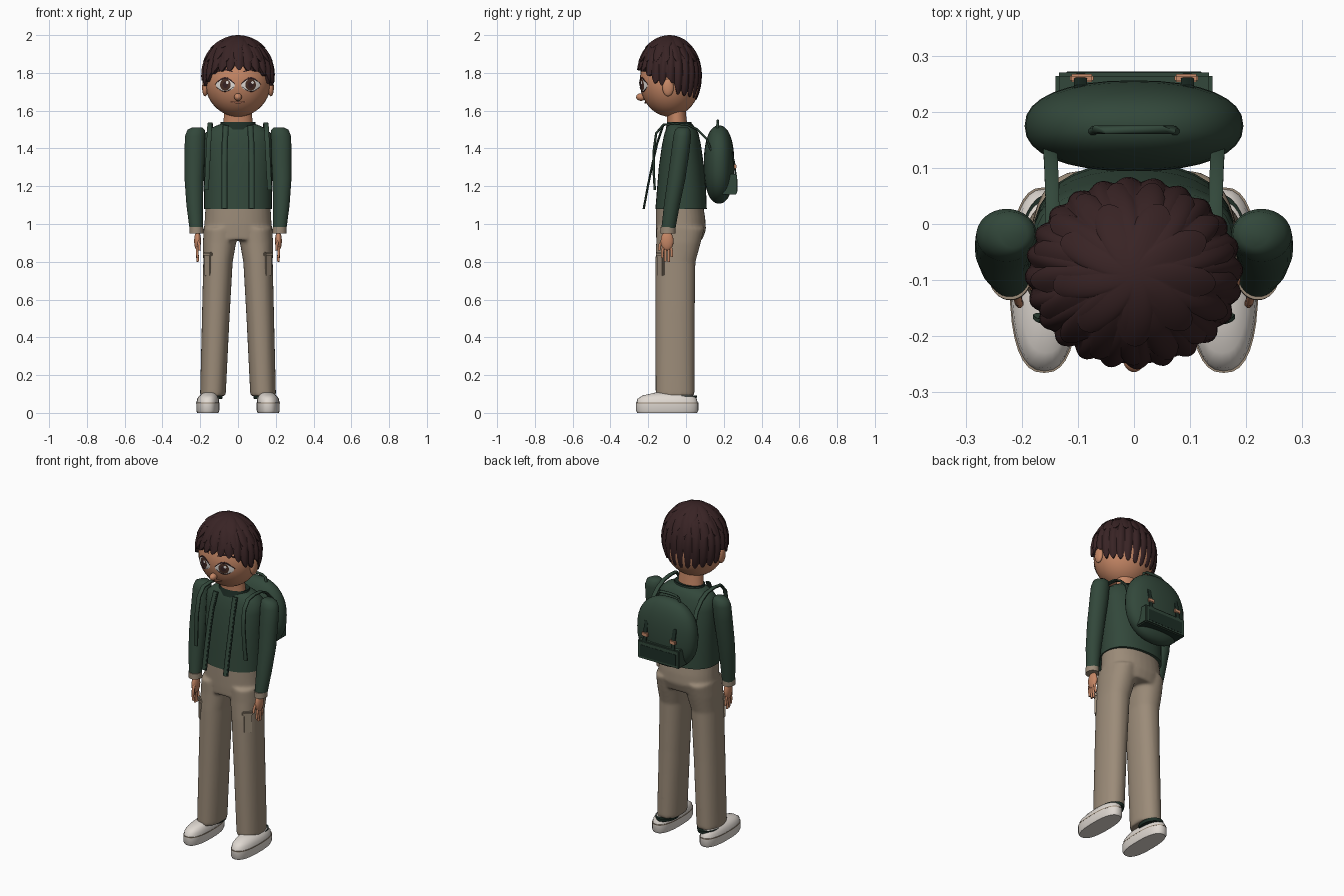
import bpy, bmesh, math
from mathutils import Vector, Matrix

cube = bpy.data.objects.get("Cube")
if cube:
    bpy.data.objects.remove(cube, do_unlink=True)


def material(name, r, g, b):
    m = bpy.data.materials.new(name)
    m.use_nodes = True
    m.diffuse_color = (r, g, b, 1)
    m.node_tree.nodes["Principled BSDF"].inputs["Base Color"].default_value = (r, g, b, 1)
    return m


SKIN = material("skin", .56, .24, .13)
HAIR = material("dark_brown_hair", .04, .017, .018)
GREEN = material("forest_green", .032, .064, .043)
DARK = material("deep_green", .013, .028, .02)
KHAKI = material("khaki", .33, .26, .19)
WHITE = material("shoe_white", .74, .69, .64)
EYE = material("eye_white", .8, .76, .72)
IRIS = material("iris_brown", .07, .03, .02)
LIP = material("lip", .4, .15, .09)
COPPER = material("copper", .6, .27, .15)


def finish(name, bm, mat, recalc=True, angle=50):
    if recalc:
        bmesh.ops.recalc_face_normals(bm, faces=bm.faces)
    mesh = bpy.data.meshes.new(name)
    bm.to_mesh(mesh)
    bm.free()
    mesh.materials.append(mat)
    for p in mesh.polygons:
        p.use_smooth = True
    mesh.set_sharp_from_angle(angle=math.radians(angle))
    ob = bpy.data.objects.new(name, mesh)
    bpy.context.scene.collection.objects.link(ob)
    return ob


def bridge(bm, a, b):
    n = len(a)
    for i in range(n):
        bm.faces.new((a[i], a[(i + 1) % n], b[(i + 1) % n], b[i]))


def add_loft(bm, rings, n=32, e=2.0):
    """Stack of superellipse rings: (x, y, z, radius x, radius y)."""
    loops = []
    for x, y, z, rx, ry in rings:
        loop = []
        for i in range(n):
            c, s = math.cos(math.tau * i / n), math.sin(math.tau * i / n)
            loop.append(bm.verts.new((x + rx * math.copysign(abs(c) ** (2 / e), c),
                                      y + ry * math.copysign(abs(s) ** (2 / e), s), z)))
        loops.append(loop)
    for a, b in zip(loops, loops[1:]):
        bridge(bm, a, b)
    bm.faces.new(loops[0])
    bm.faces.new(loops[-1])


def loft(name, rings, mat, e=2.0, s=1):
    bm = bmesh.new()
    add_loft(bm, [(s * r[0], *r[1:]) for r in rings], e=e)
    return finish(name, bm, mat)


def ellipsoid(name, loc, radii, mat, power=1):
    bm = bmesh.new()
    bmesh.ops.create_uvsphere(bm, u_segments=32, v_segments=20, radius=1)
    for v in bm.verts:
        v.co = [l + r * math.copysign(abs(c) ** power, c) for l, r, c in zip(loc, radii, v.co)]
    return finish(name, bm, mat)


def box(name, loc, size, mat, turn=0, bevel=.006):
    bm = bmesh.new()
    bmesh.ops.create_cube(bm, size=1)
    bmesh.ops.scale(bm, vec=size, verts=bm.verts)
    bmesh.ops.bevel(bm, geom=bm.edges[:], offset=bevel, segments=2, affect='EDGES')
    bm.transform(Matrix.Translation(loc) @ Matrix.Rotation(turn, 4, 'Z'))
    return finish(name, bm, mat, angle=35)


def sweep(name, pts, w, t, mat, n=8, e=2.0, taper=False):
    """Elliptical or boxy section, w wide and t thick, swept along a path."""
    pts = [Vector(p) for p in pts]
    bm, loops = bmesh.new(), []
    for i, p in enumerate(pts):
        tan = (pts[min(i + 1, len(pts) - 1)] - pts[max(i - 1, 0)]).normalized()
        ref = Vector((0, 1, 0)) if abs(tan.x) > .7 else Vector((1, 0, 0))
        side = (ref - tan * ref.dot(tan)).normalized()
        nor = tan.cross(side)
        k = 1 - .75 * abs(2 * i / (len(pts) - 1) - 1) if taper else 1
        loop = []
        for j in range(n):
            a = math.tau * (j + .5) / n
            c, s = math.cos(a), math.sin(a)
            loop.append(bm.verts.new(p + side * (w * k / 2 * math.copysign(abs(c) ** (2 / e), c))
                                     + nor * (t * k / 2 * math.copysign(abs(s) ** (2 / e), s))))
        loops.append(loop)
    for a, b in zip(loops, loops[1:]):
        bridge(bm, a, b)
    bm.faces.new(loops[0])
    bm.faces.new(loops[-1])
    return finish(name, bm, mat)


# Head, with a helper that places details on its surface
HC, HR = Vector((0, -.085, 1.755)), Vector((.175, .16, .187))
ellipsoid("head", HC, HR, SKIN)


def on_face(x, z, lift):
    d = max(0, 1 - (x / HR.x) ** 2 - ((z - HC.z) / HR.z) ** 2)
    return Vector((x, HC.y - HR.y * math.sqrt(d) - lift, z))


def face_plate(name, cx, cz, rx, rz, lift, mat, n=28):
    bm = bmesh.new()
    mid = bm.verts.new(on_face(cx, cz, lift))
    loops = [[bm.verts.new(on_face(cx + k * rx * math.cos(math.tau * i / n),
                                   cz + k * rz * math.sin(math.tau * i / n), lift))
              for i in range(n)] for k in (.35, .7, 1)]
    for i in range(n):
        bm.faces.new((mid, loops[0][i], loops[0][(i + 1) % n]))
    for a, b in zip(loops, loops[1:]):
        bridge(bm, b, a)
    return finish(name, bm, mat, recalc=False)


def face_arc(name, x0, x1, z0, z1, rise, thick, mat):
    pts = [on_face(x0 + (x1 - x0) * t, z0 + (z1 - z0) * t + rise * math.sin(math.pi * t), .003)
           for t in [i / 10 for i in range(11)]]
    sweep(name, pts, .008, thick, mat, taper=True)


ellipsoid("nose", (0, -.238, 1.672), (.02, .026, .02), SKIN)
loft("neck", [(0, -.045, 1.5, .08, .055), (0, -.05, 1.58, .074, .05), (0, -.06, 1.66, .075, .055)], SKIN)
face_arc("mouth", -.042, .042, 1.648, 1.648, -.006, .011, LIP)

# Hair: scalloped shells with a hairline that dips behind the ears
HAIRLINE = [(0, 1.83), (40, 1.82), (62, 1.76), (75, 1.745), (90, 1.78), (106, 1.7), (180, 1.67)]


def hairline(a):
    d = abs(math.degrees(a))
    for (d0, z0), (d1, z1) in zip(HAIRLINE, HAIRLINE[1:]):
        if d <= d1:
            return z0 + (z1 - z0) * (d - d0) / (d1 - d0)
    return HAIRLINE[-1][1]


def hair_shell(name, rim, petals, amp, jag, scale, swirl, n=180, rows=18):
    c, r = Vector((0, -.088, 1.79)), Vector((.192, .17, .206)) * scale
    bm = bmesh.new()
    top, loops = bm.verts.new(c + Vector((0, 0, r.z))), []
    for j in range(1, rows + 2):
        t, shrink = min(j / rows, 1), (.78 if j > rows else 1)
        loop = []
        for i in range(n):
            a = math.tau * i / n - math.pi
            lobe = abs(math.sin(petals * a / 2 + swirl * t))
            end = math.acos((rim(a) + jag * (.5 - lobe) - c.z) / r.z)
            phi = end * t
            rad = math.sin(phi) ** (.7 if phi > math.pi / 2 else 1)
            rad *= shrink * (1 + amp * (lobe - .75) * min(1, 2 * t))
            loop.append(bm.verts.new(c + Vector((r.x * rad * math.sin(a), -r.y * rad * math.cos(a),
                                                 r.z * math.cos(phi)))))
        loops.append(loop)
    mid = bm.verts.new(c)
    for i in range(n):
        bm.faces.new((top, loops[0][i], loops[0][(i + 1) % n]))
        bm.faces.new((mid, loops[-1][(i + 1) % n], loops[-1][i]))
    for a, b in zip(loops, loops[1:]):
        bridge(bm, a, b)
    finish(name, bm, HAIR, angle=40)


hair_shell("hair_lower_locks", hairline, 24, .06, .03, 1, 1.2)
hair_shell("hair_middle_locks", lambda a: 1.885, 17, .06, .05, 1.01, -1.5)
hair_shell("hair_crown_locks", lambda a: 1.95, 9, .1, .035, 1.018, 1.5)

# Jacket body and collar
loft("jacket_body", [(0, -.026, 1.08, .18, .136), (0, -.024, 1.18, .179, .13), (0, -.024, 1.3, .179, .12),
                     (0, -.024, 1.42, .18, .103), (0, -.024, 1.48, .175, .09),
                     (0, -.026, 1.51, .14, .076), (0, -.03, 1.53, .092, .062)], GREEN, e=2.3)
loft("collar", [(0, -.033, 1.5, .1, .075), (0, -.036, 1.54, .092, .064), (0, -.036, 1.535, .08, .055)], DARK)

# Trousers: hips and both legs fused into one skin
bm = bmesh.new()
add_loft(bm, [(0, -.034, 1.1, .172, .125), (0, -.029, 1.03, .176, .131), (0, -.027, .97, .18, .133),
              (0, -.036, .915, .182, .122)], e=2.2)
for s in (1, -1):
    add_loft(bm, [(s * .096, -.03, .98, .086, .128), (s * .098, -.04, .9, .088, .118),
                  (s * .106, -.056, .8, .078, .106), (s * .118, -.058, .5, .073, .104),
                  (s * .133, -.058, .09, .068, .103)], e=2.2)
trousers = finish("trousers", bm, KHAKI)
remesh = trousers.modifiers.new("fuse", 'REMESH')
remesh.mode, remesh.voxel_size, remesh.use_smooth_shade = 'VOXEL', .009, True
smooth = trousers.modifiers.new("soften", 'SMOOTH')
smooth.factor, smooth.iterations = .5, 5

# Paired parts
for s, side in ((1, "left_"), (-1, "right_")):
    # Face details
    ellipsoid(side + "ear", (s * .174, -.095, 1.722), (.016, .03, .046), SKIN)
    face_plate(side + "eye_white", s * .067, 1.735, .05, .032, .002, EYE)
    face_plate(side + "iris", s * .067, 1.737, .028, .031, .004, IRIS)
    face_plate(side + "pupil", s * .067, 1.737, .014, .017, .0055, HAIR)
    face_plate(side + "eye_glint", s * .067 + .01, 1.749, .007, .008, .007, EYE)
    face_arc(side + "upper_lash", s * .015, s * .121, 1.738, 1.74, .034, .011, HAIR)
    face_arc(side + "lower_lash", s * .025, s * .113, 1.724, 1.724, -.023, .004, HAIR)
    face_arc(side + "eyebrow", s * .028, s * .13, 1.805, 1.797, .018, .018, HAIR)

    # Sleeve, cuff and hand
    loft(side + "sleeve", [(.215, -.018, 1.512, .025, .025), (.222, -.018, 1.498, .046, .04),
                           (.227, -.02, 1.465, .054, .047), (.229, -.03, 1.38, .054, .048),
                           (.233, -.05, 1.24, .05, .047), (.229, -.075, 1.1, .044, .042),
                           (.221, -.094, .97, .035, .037)], GREEN, s=s)
    loft(side + "cuff", [(.221, -.095, .983, .037, .04), (.22, -.096, .95, .037, .04)], KHAKI, s=s)
    ellipsoid(side + "palm", (s * .214, -.1, .91), (.018, .034, .052), SKIN)
    for i, low in enumerate((.82, .802, .8, .825)):
        y = -.126 + i * .017
        sweep(side + "finger", [(s * .214, y * .6 - .04, .89), (s * .217, y, .855), (s * .213, y, low)],
              .014, .015, SKIN)
    sweep(side + "thumb", [(s * .21, -.115, .925), (s * .206, -.138, .89), (s * .204, -.142, .86)],
          .015, .016, SKIN)

    # Jacket front edges and backpack straps
    edge = [(s * x, y, z) for x, y, z in ((.065, -.12, 1.52), (.07, -.15, 1.43), (.072, -.175, 1.32),
                                          (.072, -.2, 1.2), (.072, -.222, 1.08))]
    sweep(side + "jacket_edge", edge, .034, .008, DARK, e=4)
    sweep(side + "jacket_placket", [(x, y - .003, z) for x, y, z in edge], .02, .01, GREEN, e=4)
    sweep(side + "shoulder_strap",
          [(s * x, y, z) for x, y, z in ((.15, .14, 1.37), (.148, .11, 1.45), (.146, .06, 1.5),
                                         (.145, .01, 1.525), (.147, -.06, 1.532), (.15, -.12, 1.525),
                                         (.152, -.158, 1.48), (.157, -.172, 1.38), (.163, -.17, 1.26),
                                         (.168, -.165, 1.18))], .026, .013, GREEN, e=3)

    # Thigh pocket
    box(side + "thigh_pocket", (s * .157, -.133, .78), (.05, .02, .115), KHAKI, s * .75)
    box(side + "pocket_flap", (s * .158, -.134, .84), (.06, .026, .025), KHAKI, s * .75)

    # Shoe
    loft(side + "sole", [(.16, -.1, 0, .056, .158), (.16, -.1, .012, .061, .165), (.16, -.1, .05, .061, .165)],
         WHITE, e=2.5, s=s)
    loft(side + "sole_line", [(.16, -.1, .049, .0615, .1655), (.16, -.1, .054, .0615, .1655)], KHAKI, e=2.5, s=s)
    loft(side + "shoe_upper", [(.16, -.1, .05, .06, .163), (.159, -.1, .074, .058, .157),
                               (.157, -.095, .092, .047, .135), (.15, -.075, .108, .032, .085)],
         WHITE, e=2.4, s=s)
    loft(side + "shoe_lining", [(.142, -.022, .074, .058, .078), (.14, -.022, .092, .06, .08)], DARK, s=s)

    # Backpack closing strap and buckle
    sweep(side + "closing_strap", [(s * .095, .243, 1.38), (s * .095, .256, 1.32), (s * .095, .264, 1.25)],
          .024, .01, DARK, e=4)
    box(side + "buckle", (s * .093, .26, 1.305), (.042, .014, .022), COPPER, bevel=.003)

# Backpack with handle and outer pocket
ellipsoid("backpack", (0, .175, 1.315), (.195, .081, .207), GREEN, power=.88)
sweep("backpack_handle", [(-.075, .165, 1.5), (-.068, .168, 1.532), (-.05, .168, 1.542), (0, .168, 1.545),
                          (.05, .168, 1.542), (.068, .168, 1.532), (.075, .165, 1.5)], .016, .016, GREEN)
pocket = box("backpack_pocket", (0, .228, 1.21), (.28, .084, .11), GREEN)
pocket.data.materials.append(DARK)
for p in pocket.data.polygons:
    p.material_index = int(p.normal.z < -.9)
box("pocket_opening", (0, .2695, 1.205), (.24, .004, .07), DARK, bevel=.001)
